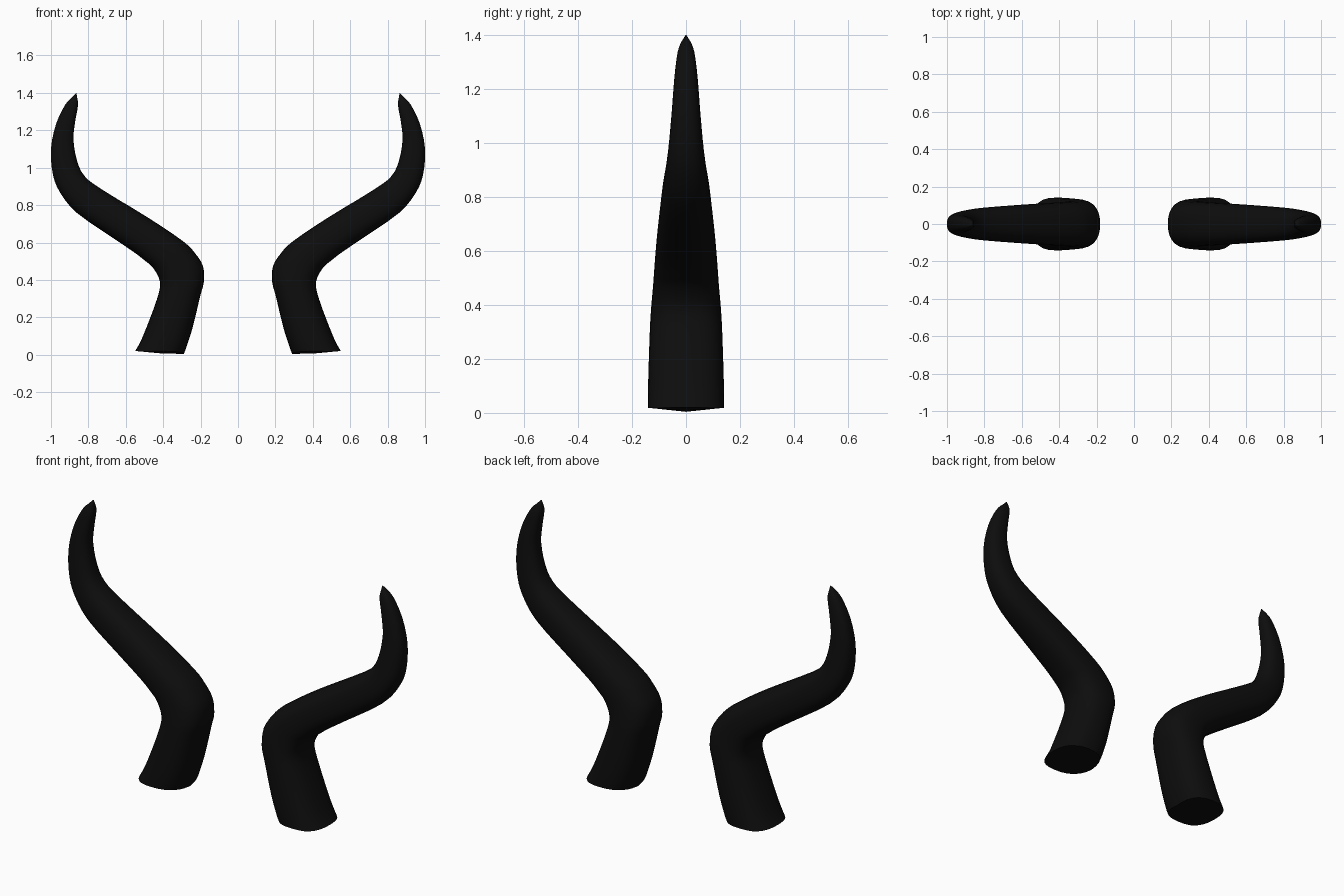
import bpy, bmesh, math
from mathutils import Vector

if "Cube" in bpy.data.objects:
    bpy.data.objects.remove(bpy.data.objects["Cube"])

# Stations along the horn: inner edge x,z / outer edge x,z / half depth in y
STATIONS = [
    (.289, .004, .550, .020, .141),
    (.245, .136, .510, .095, .140),
    (.203, .310, .435, .292, .134),
    (.183, .388, .417, .388, .129),
    (.187, .473, .453, .463, .122),
    (.230, .543, .500, .505, .118),
    (.294, .607, .556, .548, .114),
    (.476, .730, .672, .627, .105),
    (.730, .885, .860, .757, .088),
    (.820, .955, .950, .865, .074),
    (.860, 1.035, .990, .965, .063),
    (.880, 1.150, 1.000, 1.100, .052),
    (.870, 1.250, .973, 1.233, .043),
    (.855, 1.335, .925, 1.335, .031),
    (.860, 1.374, .890, 1.374, .017),
]
TIP = (.864, 0, 1.400)
SIDES, STEPS, ROUND = 28, 3, 2 / 2.5

black = bpy.data.materials.new("horn black")
black.diffuse_color = (.004, .004, .004, 1)
black.use_nodes = True
black.node_tree.nodes["Principled BSDF"].inputs["Base Color"].default_value = black.diffuse_color


def smooth_stations():
    """Catmull-Rom interpolation through the stations."""
    p = [Vector(s) for s in STATIONS]
    out = []
    for i in range(len(p) - 1):
        a, b, c, d = p[max(i - 1, 0)], p[i], p[i + 1], p[min(i + 2, len(p) - 1)]
        for k in range(STEPS):
            t = k / STEPS
            out.append(.5 * (2 * b + (c - a) * t + (2 * a - 5 * b + 4 * c - d) * t * t
                             + (3 * b - a - 3 * c + d) * t ** 3))
    return out + [p[-1]]


def power(v):
    return math.copysign(abs(v) ** ROUND, v)


def horn(name, side):
    bm = bmesh.new()
    rings = []
    for xi, zi, xo, zo, depth in smooth_stations():
        ring = []
        for j in range(SIDES):
            a = math.tau * j / SIDES
            u, v = power(math.cos(a)), power(math.sin(a))
            x = (xi + xo) / 2 + u * (xo - xi) / 2
            z = (zi + zo) / 2 + u * (zo - zi) / 2
            ring.append(bm.verts.new((side * x, v * depth, z)))
        rings.append(ring)
    # flared base settles slightly higher at its front and back
    for vert in rings[0]:
        vert.co.z = max(vert.co.z, .004 + .015 * abs(vert.co.y) / .141)
    for r, s in zip(rings, rings[1:]):
        for j in range(SIDES):
            k = (j + 1) % SIDES
            bm.faces.new((r[j], r[k], s[k], s[j]))
    # pointed tip and base cap
    tip = bm.verts.new((side * TIP[0], TIP[1], TIP[2]))
    foot = bm.verts.new((side * .42, 0, .008))
    for j in range(SIDES):
        k = (j + 1) % SIDES
        bm.faces.new((rings[-1][j], rings[-1][k], tip))
        bm.faces.new((rings[0][k], rings[0][j], foot))
    bmesh.ops.recalc_face_normals(bm, faces=bm.faces)
    mesh = bpy.data.meshes.new(name)
    bm.to_mesh(mesh)
    bm.free()
    mesh.materials.append(black)
    obj = bpy.data.objects.new(name, mesh)
    bpy.context.collection.objects.link(obj)
    bpy.ops.object.select_all(action='DESELECT')
    obj.select_set(True)
    bpy.context.view_layer.objects.active = obj
    bpy.ops.object.shade_smooth_by_angle(angle=math.radians(40))


horn("right_horn", 1)
horn("left_horn", -1)
